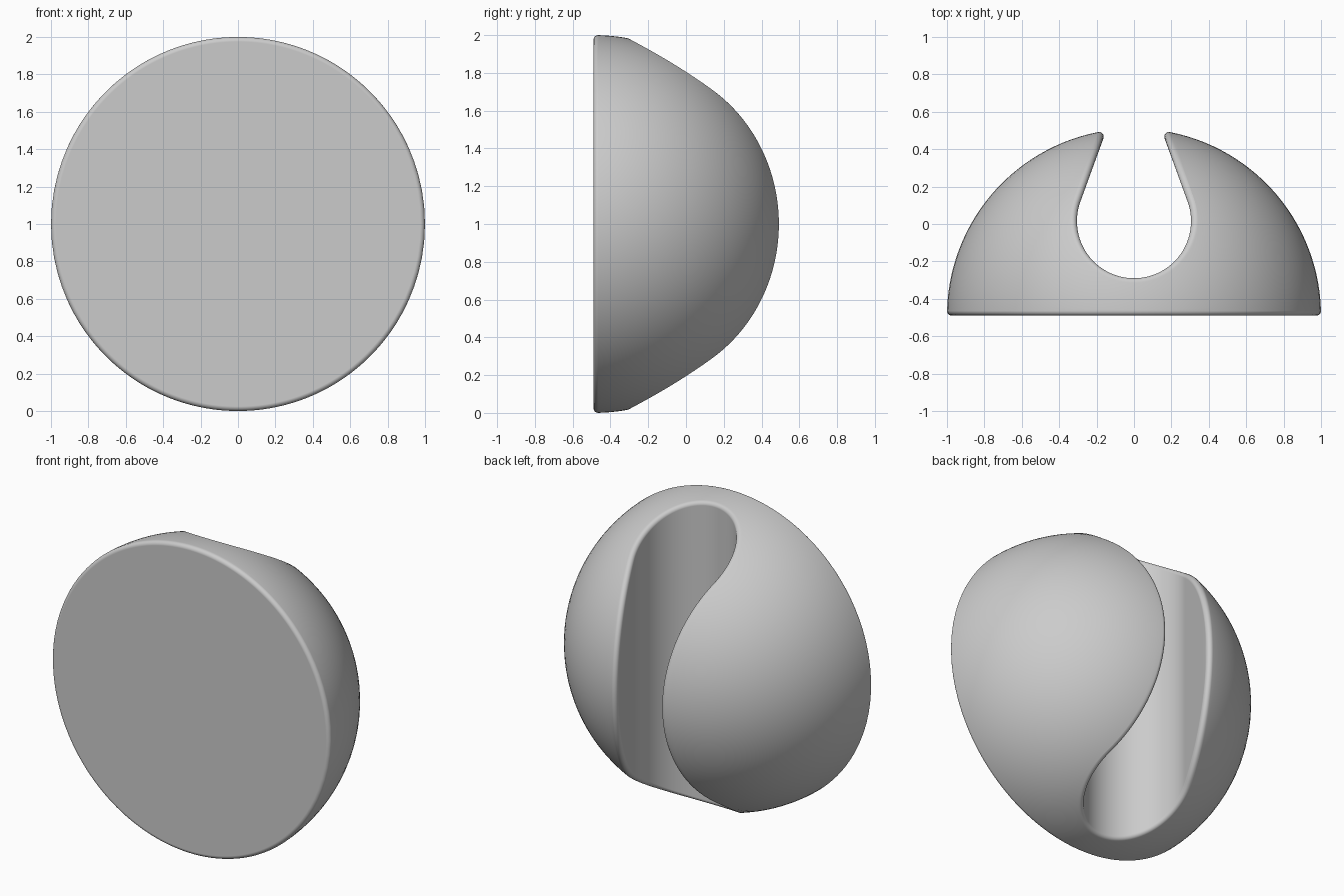
import bpy, bmesh
from math import sin, cos, acos, atan2, radians, pi, sqrt
from mathutils import Vector

cube = bpy.data.objects.get("Cube")
if cube:
    bpy.data.objects.remove(cube, do_unlink=True)

R, FILLET = 1.0, 0.025                 # dome radius, edge rounding
C = Vector((0, -0.49, 1))              # dome centre, on the flat face
HOLE, HOLE_R = Vector((0, 0.015, 1)), 0.305
TAPER = radians(20)                    # lean of the slot walls
ARC, SIDE, ROUND, ROWS = 64, 48, 6, 28

grey = bpy.data.materials.new("plain grey")
grey.use_nodes = True
grey.diffuse_color = (0.6, 0.6, 0.6, 1)
grey.node_tree.nodes["Principled BSDF"].inputs["Base Color"].default_value = (0.6, 0.6, 0.6, 1)


def slot_edge():
    """Upper right half of the rounding's centre line: (centre, wall normal) from tip to hole bottom."""
    path = []
    n = Vector((cos(TAPER), sin(TAPER), 0))
    d = Vector((-sin(TAPER), cos(TAPER), 0))
    start = HOLE + n * (HOLE_R + FILLET)
    t0 = (C - start).dot(d)
    foot = start + d * t0
    rho = sqrt((R - FILLET) ** 2 - (foot - C).length_squared)
    end = acos(-t0 / rho)
    for i in range(SIDE):              # straight leaning wall
        a = end * i / SIDE
        path.append((foot + d * rho * cos(a) + Vector((0, 0, rho * sin(a))), n))
    for i in range(ARC // 2 + 1):      # round hole
        a = TAPER - (TAPER + pi / 2) * 2 * i / ARC
        n = Vector((cos(a), sin(a), 0))
        q = HOLE + n * (HOLE_R + FILLET)
        q.z += sqrt((R - FILLET) ** 2 - (q - C).length_squared)
        path.append((q, n))
    return path


def mirrored(point, axis):
    p = point.copy()
    p[axis] = 2 * C[axis] - p[axis]
    return p


def column(q, n):
    """Points from the slot wall over its rounded edge, down the dome and around the rim."""
    u = (q - C).normalized()
    pts = [q + (-n).slerp(u, k / ROUND) * FILLET for k in range(ROUND + 1)]
    side = Vector((u.x, 0, u.z)).normalized()
    back = Vector((0, 1, 0))
    e = sqrt((R - FILLET) ** 2 - FILLET ** 2)
    first, last = acos(u.y), atan2(e, FILLET)
    for k in range(1, ROWS + 1):
        a = first + (last - first) * k / ROWS
        pts.append(C + (back * cos(a) + side * sin(a)) * R)
    rim = C + back * FILLET + side * e
    for k in range(1, ROUND + 1):
        a = last + (pi - last) * k / ROUND
        pts.append(rim + (back * cos(a) + side * sin(a)) * FILLET)
    return pts


# Complete closed loop: right tip, over the top, left tip, under the bottom
right = slot_edge()
left = [(mirrored(q, 0), Vector((-n.x, n.y, 0))) for q, n in right]
upper = right + left[-2::-1]
lower = [(mirrored(q, 2), n) for q, n in upper[-2:0:-1]]
loop = upper + lower

bm = bmesh.new()
cols = [[bm.verts.new(p) for p in column(q, n)] for q, n in loop]
count, half = len(cols), len(upper) - 1

# Dome skin with rounded slot edge and rim
for i in range(count):
    a, b = cols[i], cols[(i + 1) % count]
    for k in range(len(a) - 1):
        bm.faces.new((a[k], a[k + 1], b[k + 1], b[k]))

# Slot wall between the upper and lower edges
for i in range(half):
    quad = [cols[i][0], cols[i + 1][0], cols[(count - i - 1) % count][0], cols[(count - i) % count][0]]
    bm.faces.new(list(dict.fromkeys(quad)))

# Flat front face
bm.faces.new([c[-1] for c in cols])
bmesh.ops.recalc_face_normals(bm, faces=bm.faces)

mesh = bpy.data.meshes.new("slotted_dome")
bm.to_mesh(mesh)
bm.free()
mesh.materials.append(grey)
dome = bpy.data.objects.new("slotted_dome", mesh)
bpy.context.collection.objects.link(dome)
bpy.context.view_layer.objects.active = dome
dome.select_set(True)
bpy.ops.object.shade_smooth_by_angle(angle=radians(35))
weighted = dome.modifiers.new("flat face shading", 'WEIGHTED_NORMAL')
weighted.keep_sharp = True
